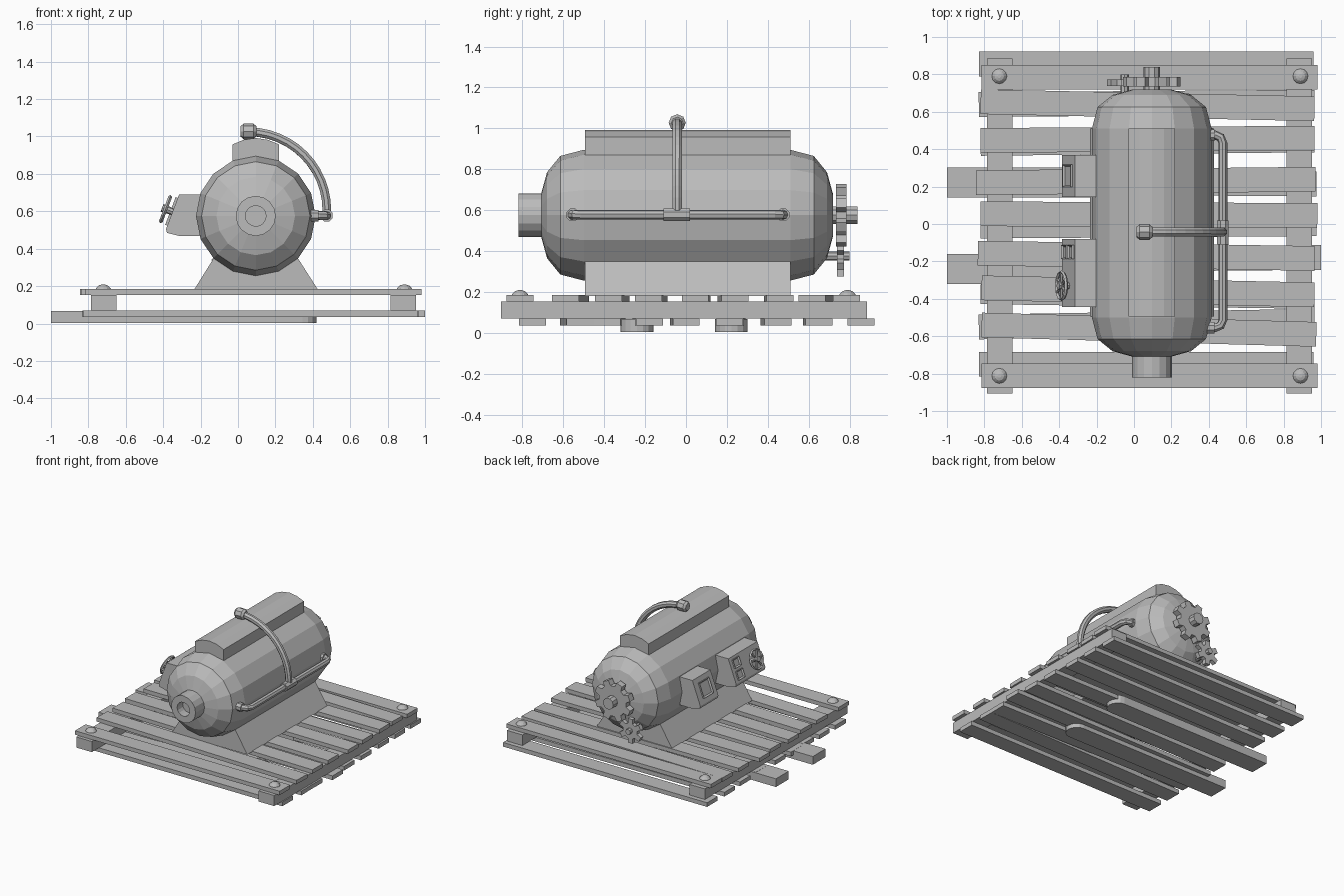
import bpy, bmesh, math
from mathutils import Vector, Matrix

if "Cube" in bpy.data.objects:
    bpy.data.objects.remove(bpy.data.objects["Cube"])

grey = bpy.data.materials.new("plain_grey")
grey.diffuse_color = (0.5, 0.5, 0.5, 1)
grey.use_nodes = True
grey.node_tree.nodes["Principled BSDF"].inputs["Base Color"].default_value = grey.diffuse_color
CX, CZ = 0.095, 0.575          # tank axis


def make(name, verts, faces, matrix=None):
    me = bpy.data.meshes.new(name)
    me.from_pydata([tuple(v) for v in verts], [], faces)
    bm = bmesh.new()
    bm.from_mesh(me)
    bmesh.ops.recalc_face_normals(bm, faces=bm.faces)
    bm.to_mesh(me)
    bm.free()
    me.materials.append(grey)
    ob = bpy.data.objects.new(name, me)
    bpy.context.collection.objects.link(ob)
    if matrix:
        ob.matrix_world = matrix
    return ob


def prism(name, pts, y0, y1, matrix=None):
    """Profile in x,z extruded along y."""
    n = len(pts)
    v = [(x, y, z) for y in (y0, y1) for x, z in pts]
    f = [(i, (i + 1) % n, n + (i + 1) % n, n + i) for i in range(n)]
    return make(name, v, f + [tuple(range(n)), tuple(range(n, 2 * n))], matrix)


def lathe(name, prof, sides, matrix, closed=False):
    """Profile of (radius, y) turned round the y axis."""
    m = len(prof)
    v = [(r * math.cos(2 * math.pi * k / sides), y, r * math.sin(2 * math.pi * k / sides))
         for r, y in prof for k in range(sides)]
    f = []
    for i in range(m if closed else m - 1):
        a, b = i * sides, (i + 1) % m * sides
        f += [(a + k, a + (k + 1) % sides, b + (k + 1) % sides, b + k) for k in range(sides)]
    if not closed:
        f += [tuple(range(sides)), tuple(range((m - 1) * sides, m * sides))]
    return make(name, v, f, matrix)


def tube(name, pts, r, sides=8):
    """Round bar swept along a path."""
    pts = [Vector(p) for p in pts]
    v, f = [], []
    up = None
    for i, p in enumerate(pts):
        t = (pts[min(i + 1, len(pts) - 1)] - pts[max(i - 1, 0)]).normalized()
        if up is None:
            up = t.orthogonal()
        up = (up - t * up.dot(t)).normalized()
        w = t.cross(up)
        for k in range(sides):
            a = 2 * math.pi * (k + .5) / sides
            v.append(p + (up * math.cos(a) + w * math.sin(a)) * r)
    for i in range(len(pts) - 1):
        a, b = i * sides, (i + 1) * sides
        f += [(a + k, a + (k + 1) % sides, b + (k + 1) % sides, b + k) for k in range(sides)]
    f += [tuple(range(sides)), tuple(range(len(v) - sides, len(v)))]
    return make(name, v, f)


def box(name, x0, x1, y0, y1, z0, z1, turn=0):
    c = Vector(((x0 + x1) / 2, (y0 + y1) / 2, 0))
    hx, hy = (x1 - x0) / 2, (y1 - y0) / 2
    return prism(name, [(-hx, z0), (hx, z0), (hx, z1), (-hx, z1)], -hy, hy,
                 Matrix.Translation(c) @ Matrix.Rotation(turn, 4, 'Z'))


AXIS = Matrix.Translation((CX, 0, CZ))

# Tank with stepped domed ends, and hollow nozzle
half = [(0.32, 0.505), (0.29, 0.62), (0.21, 0.685), (0.1, 0.715)]
lathe("tank", [(r, -y + .005) for r, y in reversed(half)] + [(r, y + .005) for r, y in half], 16, AXIS)
lathe("nozzle", [(.107, -.68), (.107, -.82), (.055, -.82), (.055, -.75)], 16, AXIS)

# Curved top cover and saddle
prism("top_cover", [(-.03, .8), (-.03, .957), (.03, .982), (CX, .992), (.16, .982), (.22, .957), (.22, .8)], -.494, .51)
prism("saddle", [(-.235, .18), (.428, .18), (.31, .365), (.25, .43), (-.06, .43), (-.12, .365)], -.494, .51)


# Gears on the back
def gear(name, x, z, r_in, r_out, teeth, y0, y1, phase):
    pts = []
    for i in range(teeth):
        for off, r in ((-.32, r_in), (-.2, r_out), (.2, r_out), (.32, r_in)):
            a = 2 * math.pi * (i + off) / teeth + phase
            pts.append((x + r * math.cos(a), z + r * math.sin(a)))
    prism(name, pts, y0, y1)


gear("large_gear", CX, CZ, .12, .158, 8, .735, .785, math.pi / 8)
gear("small_gear", -.05, .372, .062, .098, 6, .738, .772, math.pi / 6)
lathe("large_hub", [(.045, .7), (.045, .84)], 10, AXIS)
lathe("small_hub", [(.022, .62), (.022, .8)], 8, Matrix.Translation((-.05, 0, .375)))

# Side handrail pipe, arched pipe, collar and end knob
px, pz, b = .475, .577, .04
path = [(.38, -.555, pz), (px - b, -.555, pz), (px - .012, -.543, pz), (px, -.515, pz),
        (px, .435, pz), (px - .012, .463, pz), (px - b, .475, pz), (.38, .475, pz)]
tube("side_pipe", path, .024)
for y in (-.555, .475):
    tube("pipe_flange", [(.39, y, pz), (.43, y, pz)], .033)
arc = [(.055 + .42 * math.cos(a), -.043, .605 + .42 * math.sin(a))
       for a in [math.pi / 2 * i / 12 for i in range(13)]]
tube("arched_pipe", [(px, -.043, pz)] + arc, .025)
tube("pipe_collar", [(px, -.11, pz), (px, .02, pz)], .034)
lathe("pipe_knob", [(.028, -.042), (.042, -.026), (.042, .026), (.028, .042)], 8,
      Matrix.Translation((.056, -.043, 1.027)) @ Matrix.Rotation(math.pi / 2, 4, 'Z'))

# Control boxes with a sloping panel on the left
top, low = Vector((-.315, 0, .69)), Vector((-.385, 0, .505))
case = [(-.15, .69), (top.x, top.z), (low.x, low.z), (-.38, .485), (-.31, .467), (-.15, .467)]
for name, y0, y1 in (("small_control_box", .144, .37), ("large_control_box", -.444, -.08)):
    prism(name, case, y0, y1)

slope = (top - low).normalized()
out = Vector((-slope.z, 0, slope.x))
mid = (top + low) / 2


def panel_matrix(y, s):
    """Local x across, local z up the panel, local y outward."""
    o = mid + slope * s + Vector((0, y, 0))
    m = Matrix((Vector((0, -1, 0)), out, slope)).transposed().to_4x4()
    return Matrix.Translation(o) @ m


def window(name, y, s, w, h, d=.012):
    ob = prism(name, [(-w, -h), (w, -h), (w, h), (-w, h)], -.004, d, panel_matrix(y, s))
    bm = bmesh.new()
    bm.from_mesh(ob.data)
    bm.faces.ensure_lookup_table()
    front = max(bm.faces, key=lambda f: f.calc_center_median().y)
    bmesh.ops.inset_region(bm, faces=[front], thickness=.014)
    for v in front.verts:
        v.co.y -= d - .002
    bm.to_mesh(ob.data)
    bm.free()


window("gauge_window", .257, 0, .06, .06)
window("upper_switch", -.15, .045, .038, .034)
window("lower_switch", -.15, -.045, .038, .034)

# Handwheel on the large box
wheel = panel_matrix(-.33, 0)
lathe("wheel_rim", [(.082, .04), (.074, .03), (.064, .04), (.074, .05)], 14, wheel, closed=True)
lathe("wheel_hub", [(.018, -.01), (.022, .06)], 8, wheel)
for k in range(3):
    d = Vector((math.cos(k * math.pi / 3), 0, math.sin(k * math.pi / 3))) * .074
    c = Vector((0, .04, 0))
    tube("wheel_spoke", [wheel @ (c - d), wheel @ (c + d)], .008, 6)

# Pallet: slats are (y centre, left end, right end, turn in degrees)
upper = [(.785, -.815, .98, 0), (.635, -.82, .965, -1.2), (.453, -.82, .965, .4),
         (.23, -.845, .97, .6), (.05, -.82, .98, -.3), (-.17, -.835, .965, -.9),
         (-.36, -.815, .965, -1.2), (-.565, -.815, .975, -1.6), (-.812, -.815, .98, 0)]
lower = [(.855, -.83, .96, 0), (.645, -.83, .965, .4), (.44, -.82, .965, .6),
         (.22, -.82, .975, -.4), (-.005, -.82, .975, .4), (-.187, -.83, 1, .5),
         (-.375, -.82, .965, -.8), (-.535, -.83, .965, 1), (-.75, -.83, .96, 0)]
for name, rows, z0, z1 in (("upper_slat", upper, .153, .184), ("lower_slat", lower, .036, .069)):
    for y, x0, x1, deg in rows:
        box(name, x0, x1, y - .066, y + .066, z0, z1, math.radians(deg))
for x in (-.717, .883):
    box("pallet_beam", x - .068, x + .068, -.905, .885, .069, .153)

# Domed bolts at the corners
for x in (-.72, .89):
    for y in (-.812, .79):
        lathe("bolt", [(.042, .18), (.038, .19), (.025, .203), (.009, .208)], 12,
              Matrix.Translation((x, y, 0)) @ Matrix.Rotation(math.pi / 2, 4, 'X'))

# Two forks with rounded tips beneath the pallet
for y in (-.24, .222):
    tip = [(.345 + .075 * math.sin(a), .08 * math.cos(a)) for a in [math.pi * i / 8 for i in range(9)]]
    pts = [(-1, .08)] + tip + [(-1, -.08)]
    n = len(pts)
    v = [(px_, y + py_, z) for z in (.003, .068) for px_, py_ in pts]
    f = [(i, (i + 1) % n, n + (i + 1) % n, n + i) for i in range(n)]
    make("fork", v, f + [tuple(range(n)), tuple(range(n, 2 * n))])
